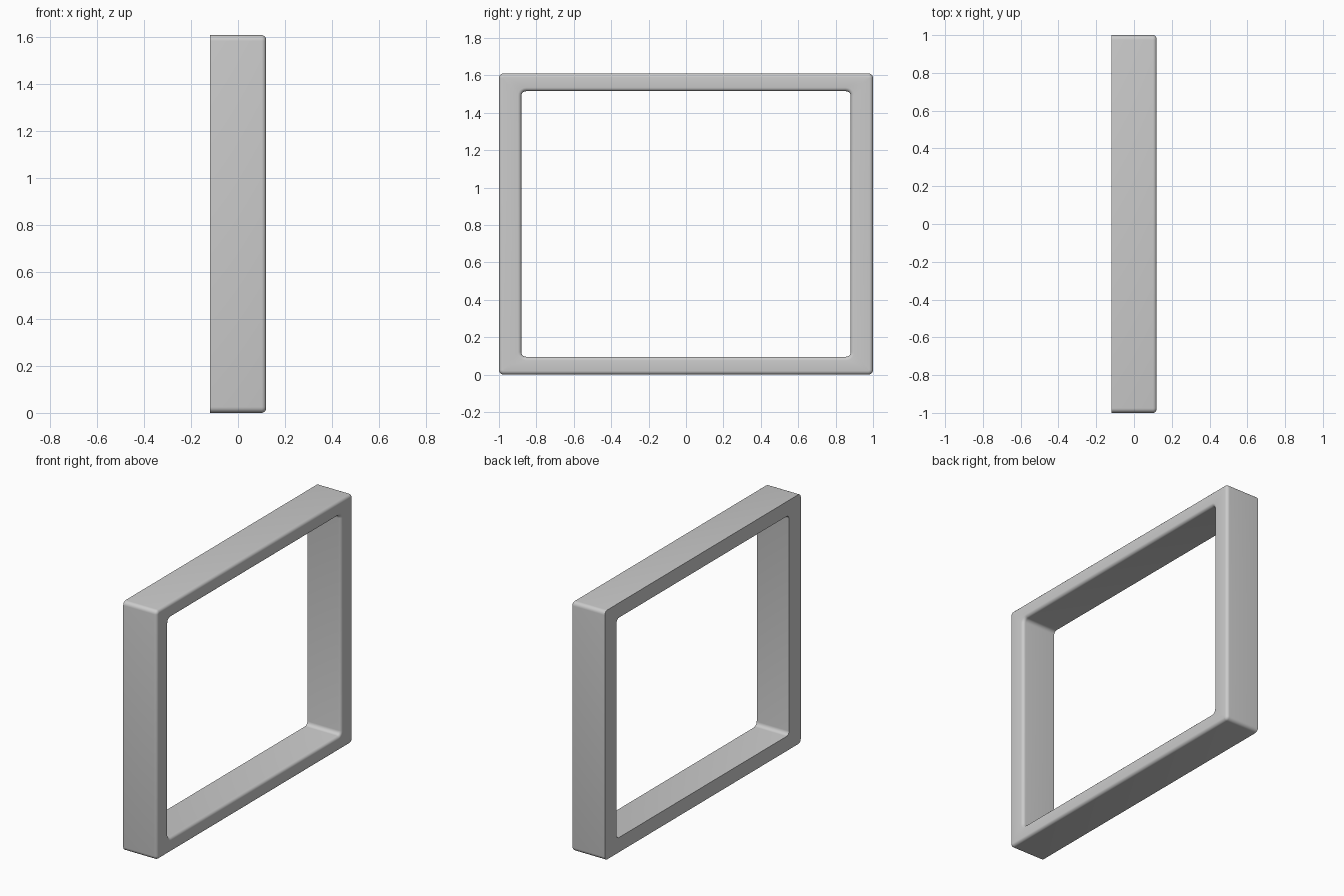
import bpy, bmesh
from math import sin, cos, pi

if "Cube" in bpy.data.objects:
    bpy.data.objects.remove(bpy.data.objects["Cube"])

D, H = 0.12, 1.61              # half depth, height
OUT_Y, OUT_Z = 1.0, H / 2      # outer half sizes
IN_Y, IN_Z = 0.88, 0.71        # opening half sizes
R = 0.02                       # front edge rounding
SEG = 5


def ring(bm, x, hy, hz, r):
    """Rounded rectangle loop in the YZ plane."""
    verts = []
    for k, (sy, sz) in enumerate(((1, 1), (-1, 1), (-1, -1), (1, -1))):
        for i in range(SEG + 1):
            a = (k + i / SEG) * pi / 2
            verts.append(bm.verts.new((x, sy * (hy - r) + r * cos(a),
                                       H / 2 + sz * (hz - r) + r * sin(a))))
    return verts


# Section of the bar: square at the back, rounded along both front edges
bm = bmesh.new()
angles = [i / SEG * pi / 2 for i in range(SEG + 1)]
rings = [ring(bm, -D, OUT_Y, OUT_Z, 0.025)]
for a in angles:
    d = R * (1 - cos(a))
    rings.append(ring(bm, D - R + R * sin(a), OUT_Y - d, OUT_Z - d, 0.025 - d))
for a in reversed(angles):
    d = R * (1 - cos(a))
    rings.append(ring(bm, D - R + R * sin(a), IN_Y + d, IN_Z + d, 0.025 + d))
rings.append(ring(bm, -D, IN_Y, IN_Z, 0.025))

# Skin the rings into a closed frame
n = len(rings[0])
for a, b in zip(rings, rings[1:] + rings[:1]):
    for i in range(n):
        j = (i + 1) % n
        bm.faces.new((a[i], a[j], b[j], b[i]))
bmesh.ops.recalc_face_normals(bm, faces=bm.faces)

mesh = bpy.data.meshes.new("rectangular_frame")
bm.to_mesh(mesh)
bm.free()
frame = bpy.data.objects.new("rectangular_frame", mesh)
bpy.context.collection.objects.link(frame)
bpy.context.view_layer.objects.active = frame
frame.select_set(True)
bpy.ops.object.shade_smooth_by_angle(angle=pi / 6)
